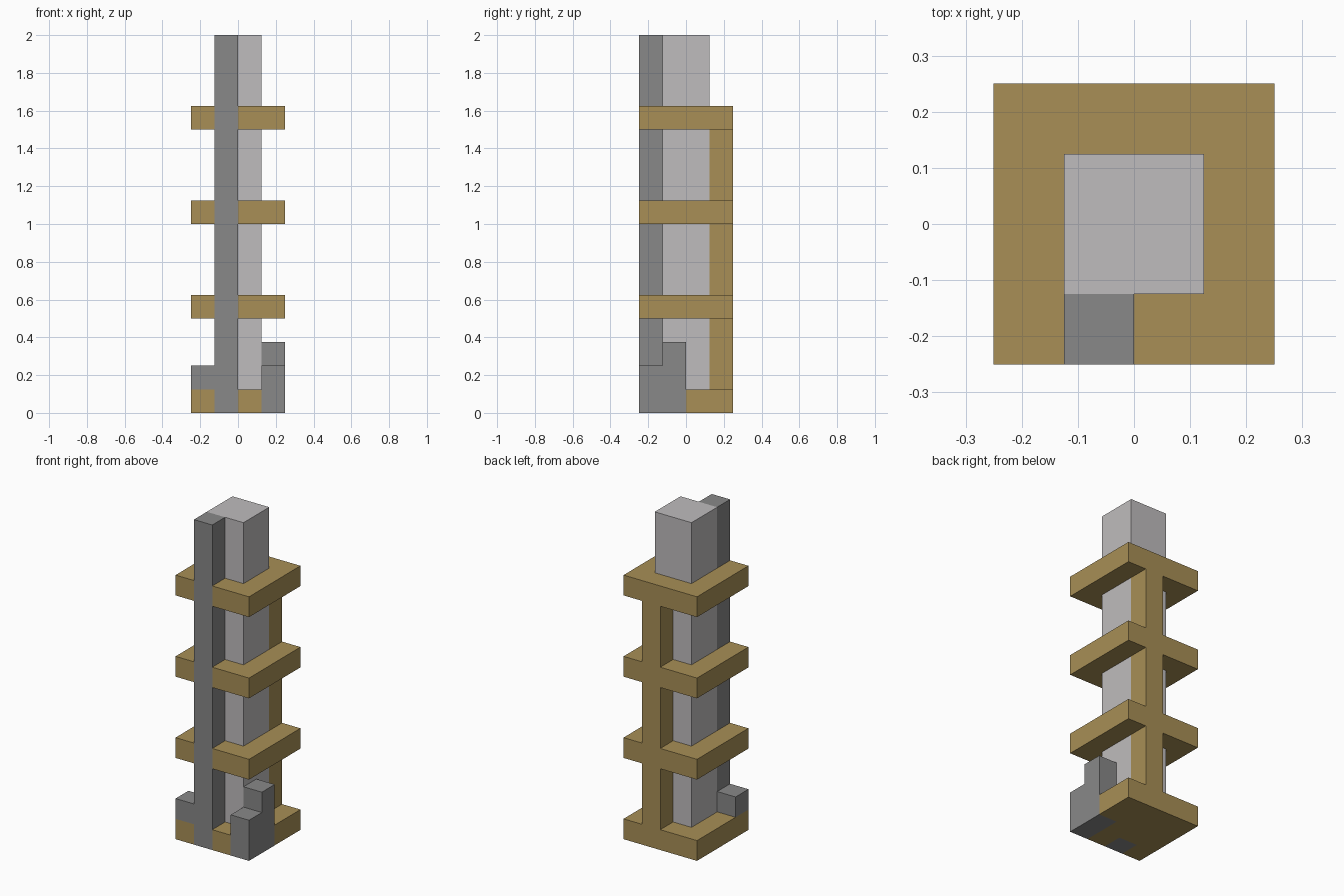
import bpy
import bmesh
from mathutils import Vector

U = 0.125  # one block unit

default = bpy.data.objects.get("Cube")
if default:
    bpy.data.objects.remove(default, do_unlink=True)


def material(name, colour):
    mat = bpy.data.materials.new(name)
    mat.use_nodes = True
    mat.diffuse_color = (*colour, 1)
    bsdf = next(n for n in mat.node_tree.nodes if n.type == "BSDF_PRINCIPLED")
    bsdf.inputs["Base Color"].default_value = (*colour, 1)
    return mat


def prism(name, outline, start, end, mat, axis="Z"):
    """Extrude an outline (in block units) along Z (x, y points) or X (y, z points)."""
    bm = bmesh.new()
    if axis == "Z":
        points, offset = [(a, b, start) for a, b in outline], Vector((0, 0, end - start))
    else:
        points, offset = [(start, a, b) for a, b in outline], Vector((end - start, 0, 0))
    face = bm.faces.new([bm.verts.new(p) for p in points])
    grown = bmesh.ops.extrude_face_region(bm, geom=[face], use_keep_orig=True)["geom"]
    bmesh.ops.translate(bm, vec=offset,
                        verts=[v for v in grown if isinstance(v, bmesh.types.BMVert)])
    bmesh.ops.scale(bm, vec=(U, U, U), verts=bm.verts)
    bmesh.ops.recalc_face_normals(bm, faces=bm.faces)
    mesh = bpy.data.meshes.new(name)
    bm.to_mesh(mesh)
    bm.free()
    mesh.materials.append(mat)
    obj = bpy.data.objects.new(name, mesh)
    bpy.context.collection.objects.link(obj)
    return obj


def rect(x0, x1, y0, y1):
    return [(x0, y0), (x1, y0), (x1, y1), (x0, y1)]


wood = material("tan_wood", (0.392, 0.275, 0.093))
pale = material("pale_grey", (0.521, 0.503, 0.51))
dark = material("dark_grey", (0.246, 0.246, 0.246))

# Central tower and the pilaster on its front
prism("tower_core", rect(-1, 1, -1, 1), 1, 16, pale)
prism("front_column", rect(-1, 0, -2, -1), 0, 16, dark)

# Base slab, notched for the column and the corner rubble
base = [(-2, -2), (-1, -2), (-1, -1), (0, -1), (0, -2),
        (1, -2), (1, 0), (2, 0), (2, 2), (-2, 2)]
prism("base_slab", base, 0, 1, wood)

# Rings hugging the tower, with back post sections between them
ring = [(-2, -2), (-1, -2), (-1, 1), (1, 1), (1, -1),
        (0, -1), (0, -2), (2, -2), (2, 2), (-2, 2)]
below = 1
for i in range(3):
    z = 4 * (i + 1)
    prism(f"ring_{i + 1}", ring, z, z + 1, wood)
    prism(f"back_post_{i + 1}", rect(0, 1, 1, 2), below, z, wood)
    below = z + 1

# Stone blocks at the front corners
steps = [(-2, 0), (0, 0), (0, 3), (-1, 3), (-1, 2), (-2, 2)]
prism("left_stepped_block", steps, 1, 2, dark, axis="X")
prism("right_corner_block", rect(-2, -1, -2, -1), 1, 2, dark)
